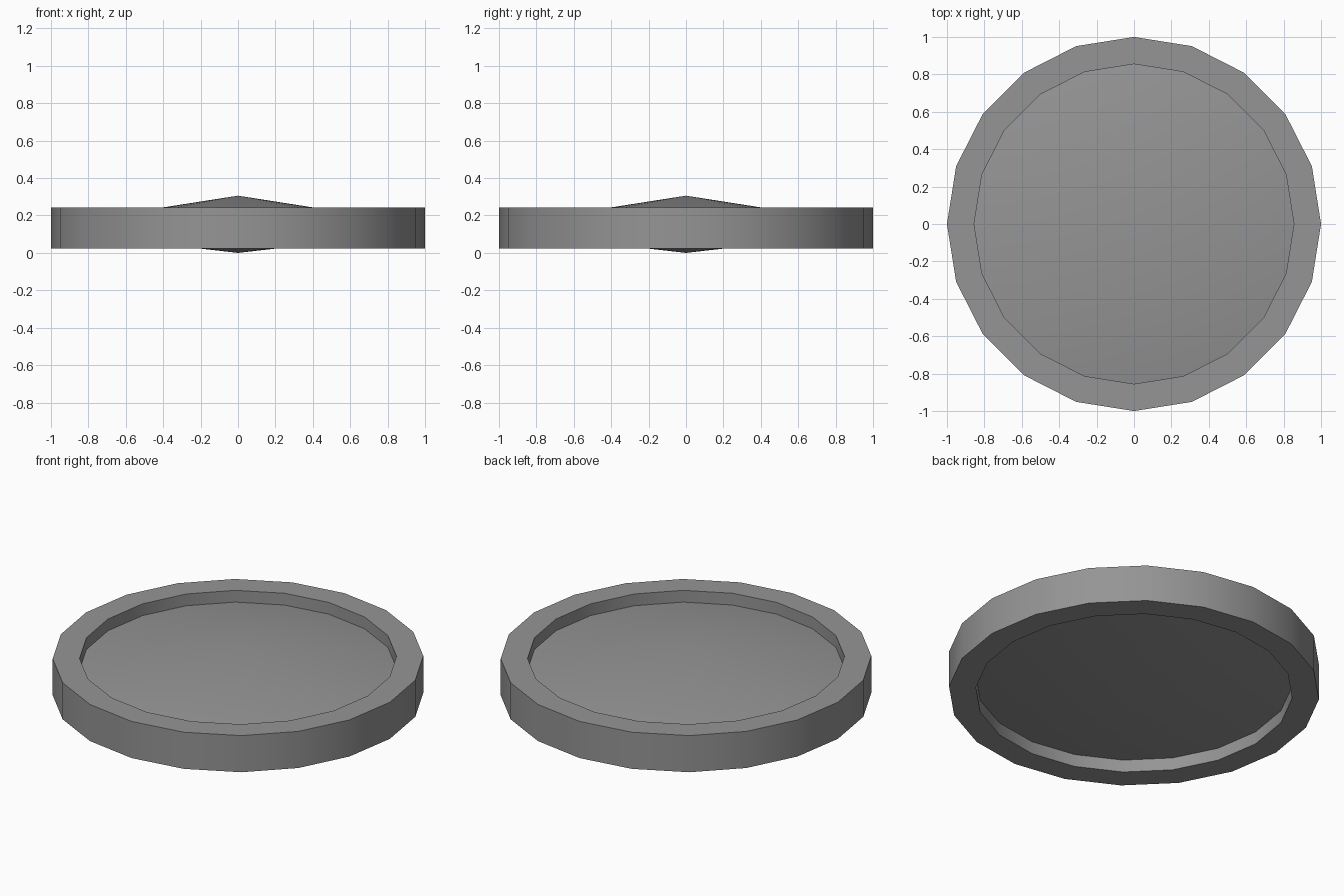
import bpy
import bmesh
from math import cos, sin, pi, radians

SIDES = 20
RIM_OUTER, RIM_INNER = 1.0, 0.855
RIM_BOTTOM, RIM_TOP = 0.024, 0.242
DISC_LOW, DISC_HIGH, PEAK = 0.098, 0.172, 0.306

cube = bpy.data.objects.get("Cube")
if cube:
    bpy.data.objects.remove(cube, do_unlink=True)

grey = bpy.data.materials.new("plain grey")
grey.use_nodes = True
grey.diffuse_color = (0.3, 0.3, 0.3, 1)
grey.node_tree.nodes["Principled BSDF"].inputs["Base Color"].default_value = grey.diffuse_color


def ring(bm, radius, z):
    return [bm.verts.new((radius * cos(2 * pi * i / SIDES),
                          radius * sin(2 * pi * i / SIDES), z))
            for i in range(SIDES)]


def bridge(bm, a, b):
    for i in range(SIDES):
        j = (i + 1) % SIDES
        bm.faces.new((a[i], a[j], b[j], b[i]))


def fan(bm, loop, z):
    tip = bm.verts.new((0, 0, z))
    for i in range(SIDES):
        bm.faces.new((loop[i], loop[(i + 1) % SIDES], tip))


def finish(bm, name):
    bmesh.ops.recalc_face_normals(bm, faces=bm.faces)
    mesh = bpy.data.meshes.new(name)
    bm.to_mesh(mesh)
    bm.free()
    mesh.materials.append(grey)
    obj = bpy.data.objects.new(name, mesh)
    bpy.context.collection.objects.link(obj)
    bpy.ops.object.select_all(action="DESELECT")
    obj.select_set(True)
    bpy.context.view_layer.objects.active = obj
    bpy.ops.object.shade_smooth_by_angle(angle=radians(30))


# Rim: a square-section band
bm = bmesh.new()
loops = [ring(bm, r, z) for r, z in ((RIM_INNER, RIM_BOTTOM), (RIM_OUTER, RIM_BOTTOM),
                                     (RIM_OUTER, RIM_TOP), (RIM_INNER, RIM_TOP))]
for k in range(4):
    bridge(bm, loops[k], loops[(k + 1) % 4])
finish(bm, "rim")

# Disc: shallow cones above and below, set inside the rim
bm = bmesh.new()
low, high = ring(bm, RIM_INNER, DISC_LOW), ring(bm, RIM_INNER, DISC_HIGH)
bridge(bm, low, high)
fan(bm, high, PEAK)
fan(bm, low, 0)
finish(bm, "disc")
